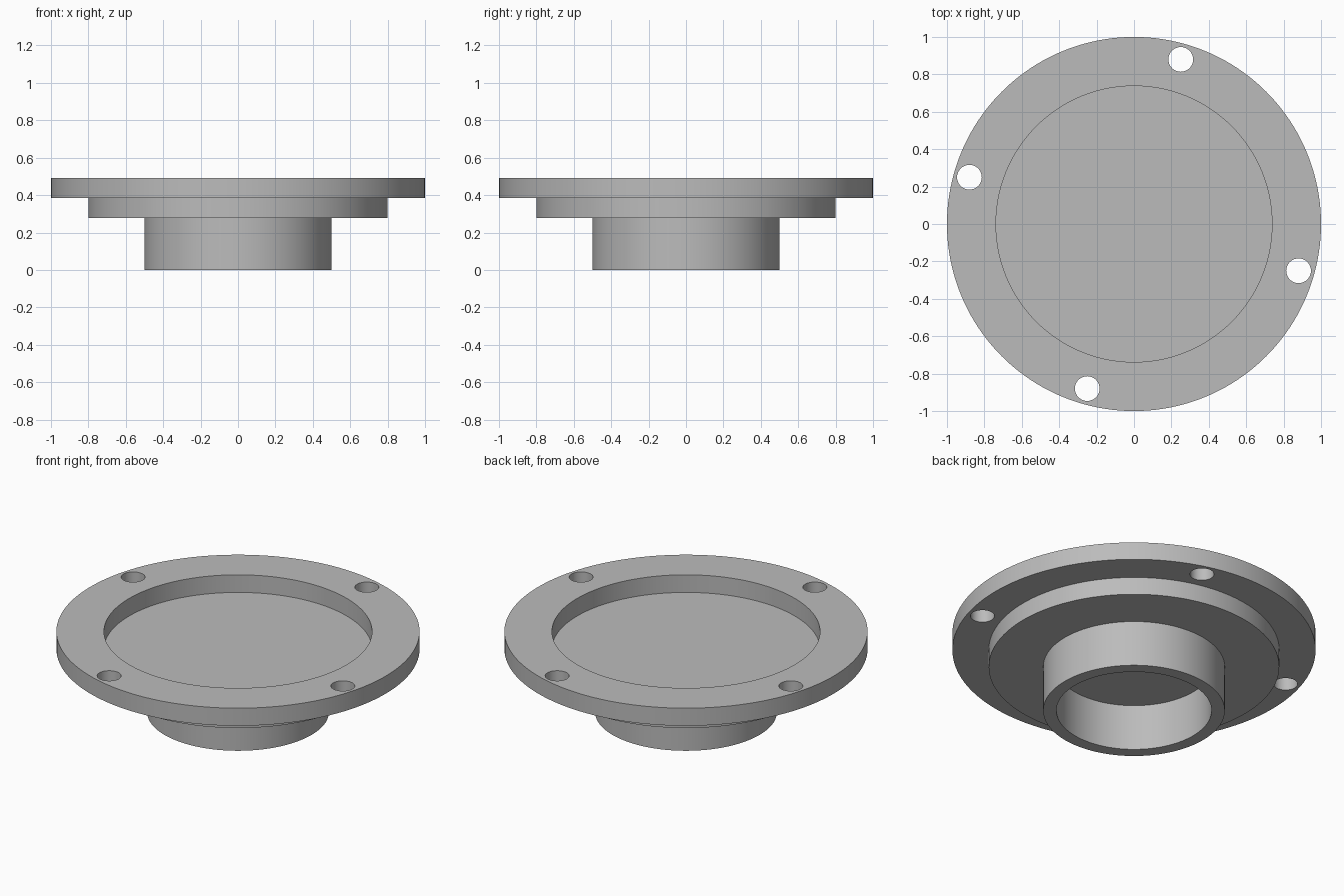
import bpy, bmesh, math
from mathutils import Matrix

cube = bpy.data.objects.get("Cube")
if cube:
    bpy.data.objects.remove(cube, do_unlink=True)

SEGMENTS = 160
FLANGE_BOTTOM, TOP, STEP_BOTTOM = 0.385, 0.492, 0.278

# Single grey metal
grey = bpy.data.materials.new("grey metal")
grey.use_nodes = True
colour = (0.5, 0.5, 0.5, 1)
grey.diffuse_color = colour
grey.node_tree.nodes["Principled BSDF"].inputs["Base Color"].default_value = colour


def add_object(name, bm):
    mesh = bpy.data.meshes.new(name)
    bmesh.ops.recalc_face_normals(bm, faces=bm.faces)
    bm.to_mesh(mesh)
    bm.free()
    obj = bpy.data.objects.new(name, mesh)
    mesh.materials.append(grey)
    bpy.context.collection.objects.link(obj)
    return obj


# Stepped cap: half section (radius, height) turned about the z axis
profile = [
    (0, STEP_BOTTOM), (0.427, STEP_BOTTOM), (0.427, 0), (0.5, 0),
    (0.5, STEP_BOTTOM), (0.8, STEP_BOTTOM), (0.8, FLANGE_BOTTOM),
    (1, FLANGE_BOTTOM), (1, TOP), (0.738, TOP),
    (0.738, FLANGE_BOTTOM), (0, FLANGE_BOTTOM),
]
bm = bmesh.new()
verts = [bm.verts.new((r, 0, z)) for r, z in profile]
edges = [bm.edges.new(pair) for pair in zip(verts, verts[1:])]
bmesh.ops.spin(bm, geom=verts + edges, cent=(0, 0, 0), axis=(0, 0, 1),
               angle=math.tau, steps=SEGMENTS)
bmesh.ops.remove_doubles(bm, verts=bm.verts, dist=0.0001)
cap = add_object("flanged_cap", bm)

# Four bolt holes through the flange
bm = bmesh.new()
for i in range(4):
    place = (Matrix.Rotation(i * math.pi / 2, 4, "Z")
             @ Matrix.Translation((0.25, 0.88, (FLANGE_BOTTOM + TOP) / 2)))
    bmesh.ops.create_cone(bm, cap_ends=True, segments=48, radius1=0.066,
                          radius2=0.066, depth=0.2, matrix=place)
cutter = add_object("bolt_hole_cutter", bm)
cutter.hide_render = True
cutter.hide_set(True)

holes = cap.modifiers.new("bolt holes", "BOOLEAN")
holes.operation = "DIFFERENCE"
holes.solver = "EXACT"
holes.object = cutter

# Apply the cut, drop the helper, then smooth the round walls
bpy.context.view_layer.objects.active = cap
cap.select_set(True)
bpy.ops.object.modifier_apply(modifier=holes.name)
bpy.data.objects.remove(cutter, do_unlink=True)
bpy.ops.object.shade_smooth_by_angle(angle=math.radians(30))
